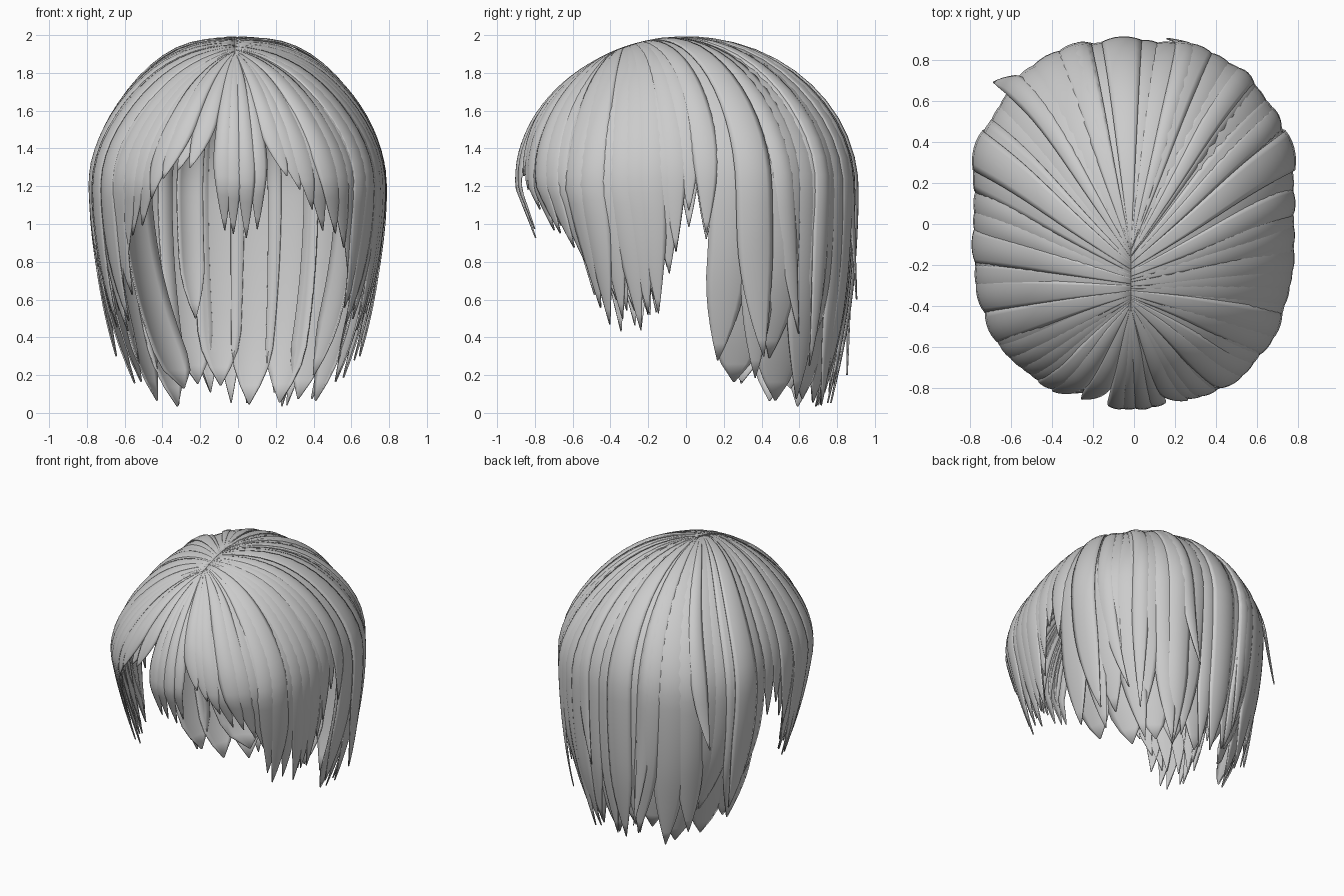
import bpy, bmesh, random
from math import sin, cos, acos, radians, pi, sqrt

random.seed(11)
if "Cube" in bpy.data.objects:
    bpy.data.objects.remove(bpy.data.objects["Cube"], do_unlink=True)

hair = bpy.data.materials.new("light grey hair")
hair.use_nodes = True
tone = (0.6, 0.6, 0.6, 1)
hair.diffuse_color = tone
hair.node_tree.nodes["Principled BSDF"].inputs["Base Color"].default_value = tone

# Head envelope: half width, half depth, dome height, height of the widest ring
W, D, H, RING = 0.785, 0.895, 0.8, 1.19
ARC = 1.25

# Hem height by angle from the front (positive towards the model's left)
HEM = [(-180, .02), (-150, .04), (-120, .1), (-104, .27), (-99, .88), (-93, 1.08),
       (-87, .92), (-80, .58), (-70, .46), (-58, .5), (-48, .7), (-40, .92), (-30, 1.1),
       (-20, 1.28), (-11, 1.42), (-8, .98), (0, .94), (10, .96), (14, 1.28),
       (22, 1.12), (30, .95), (40, .83), (48, .68), (58, .5), (70, .46), (80, .58),
       (87, .92), (93, 1.08), (99, .88), (104, .27), (120, .1), (150, .04), (180, .02)]


def hem(angle):
    angle = (angle + 180) % 360 - 180
    for (a, za), (b, zb) in zip(HEM, HEM[1:]):
        if a <= angle <= b:
            return za + (zb - za) * (angle - a) / (b - a)


def surface(angle, dist, layer):
    """Point on the hair envelope, dist along the strand from the crown."""
    t = radians(angle)
    ex, ey = sin(t), -cos(t)
    cx, cy = -0.02, -0.29 + 0.16 * ey
    a = min(dist / ARC, 1) * pi / 2
    px, py = cx + (ex - cx) * sin(a), cy + (ey - cy) * sin(a)
    drop = max(0, dist - ARC)
    k = drop / RING
    square = 1 + 0.25 * (px * py) ** 2
    lay = 1 - (1 - layer) * min(1, sin(a) * 2.5)
    slope = 1 - 0.04 * sin(2 * a) ** 2
    x = px * W * square * slope * lay * (1 - 0.36 * k * k)
    y = py * D * square * lay * (1 - (0.48 * k if py < 0 else 0.15 * k * k))
    dome = H * sqrt(max(0, 1 - px * px - py * py)) * (0.3 + 0.7 * lay)
    return x, y, RING + dome - drop


def lock(bm, angle, tip, half, layer, sway=0, flick=0, taper=0.6, rows=24, cols=6):
    """One tapering strand with a rounded cross-section."""
    if tip > RING:
        length = ARC * acos(min(1, (tip - RING) / H)) / (pi / 2)
    else:
        length = ARC + RING - tip
    grid = []
    for i in range(rows + 1):
        f = i / rows
        fade = max(0, (f - taper) / (1 - taper))
        wide = half * (1 - 0.97 * fade ** 1.8)
        row = []
        for j in range(cols + 1):
            u = 2 * j / cols - 1
            bulge = 0.02 * (1 - u * u) * min(1, 2 * f) * (1 - fade)
            row.append(bm.verts.new(surface(
                angle + u * wide + sway * f ** 4, f * length,
                layer + bulge + flick * fade ** 2)))
        grid.append(row)
    for r0, r1 in zip(grid, grid[1:]):
        for j in range(cols):
            bm.faces.new((r0[j], r1[j], r1[j + 1], r0[j + 1]))


def finish(name, bm):
    bmesh.ops.recalc_face_normals(bm, faces=bm.faces)
    me = bpy.data.meshes.new(name)
    bm.to_mesh(me)
    bm.free()
    me.materials.append(hair)
    ob = bpy.data.objects.new(name, me)
    bpy.context.collection.objects.link(ob)
    mod = ob.modifiers.new("thickness", "SOLIDIFY")
    mod.thickness = 0.008
    mod.offset = 0
    bpy.ops.object.select_all(action="DESELECT")
    ob.select_set(True)
    bpy.context.view_layer.objects.active = ob
    bpy.ops.object.shade_smooth_by_angle(angle=radians(50))


def jitter(amount):
    return random.uniform(-amount, amount)


# Fringe: narrow strands with a parting either side of the middle
bm = bmesh.new()
for a in (-6, -2, 3, 8):
    lock(bm, a, hem(a) + jitter(.03), 4, 0.995 + jitter(.012), sway=jitter(1), taper=.68)
for side in (-1, 1):
    for i in range(8):
        a = side * (14 + i * 5)
        lock(bm, a, hem(a) + jitter(.05), 5.2, 0.985 + jitter(.012), sway=side * 5, taper=.66)
finish("fringe", bm)

# Side locks in front of the ears
bm = bmesh.new()
for side in (-1, 1):
    for i in range(7):
        a = side * (53 + i * 5)
        lock(bm, a, hem(a) + jitter(.05), 5.5, 0.985 + jitter(.012), sway=-side * 3 + jitter(3),
             taper=.68)
    for i in range(4):
        a = side * (56 + i * 7)
        lock(bm, a, hem(a) + .06, 5.5, 0.95, sway=jitter(3), taper=.7)
finish("side_locks", bm)

# Short hair over the ears
bm = bmesh.new()
for side in (-1, 1):
    for a in (86, 91, 97):
        lock(bm, side * a, hem(side * a) + jitter(.05), 5, 0.985 + jitter(.01))
finish("ear_hair", bm)

# Long outer locks round the back, of uneven width and length
bm = bmesh.new()
for i in range(18):
    a = 106 + i * 148 / 17
    lock(bm, a, hem(a) + random.choice((0, .03, .08, .2)), 6.8 + jitter(1.5),
         0.988 + jitter(.012), sway=jitter(8), flick=random.uniform(-.04, .06), taper=.78)
for side in (-1, 1):
    lock(bm, side * 112, .3, 6, 1.02, sway=side * 4, flick=.08, taper=.7)
finish("back_locks", bm)

# Broad under layer closing the back
bm = bmesh.new()
for i in range(10):
    a = 112 + i * 136 / 9
    lock(bm, a, hem(a) + random.choice((-.02, .02, .12)), 10.5, 0.93 + jitter(.006),
         sway=jitter(3), taper=.88)
finish("back_under_layer", bm)

# Loose inner locks hanging beside the neck
bm = bmesh.new()
lock(bm, -124, .13, 12, .82, sway=-20, taper=.93)
lock(bm, -158, .5, 6, .84, taper=.85)
lock(bm, 124, .2, 9, .86, sway=8, taper=.85)
finish("inner_locks", bm)

# Stray wisps that curl away from the back
bm = bmesh.new()
for a, tip, sway, flick in ((-137, .85, 6, .12), (160, .6, 8, .06), (122, .42, 9, .02),
                            (-160, .2, -6, .08), (140, .25, -5, .07)):
    lock(bm, a, tip, 4, 1.0, sway=sway, flick=flick)
finish("stray_wisps", bm)
